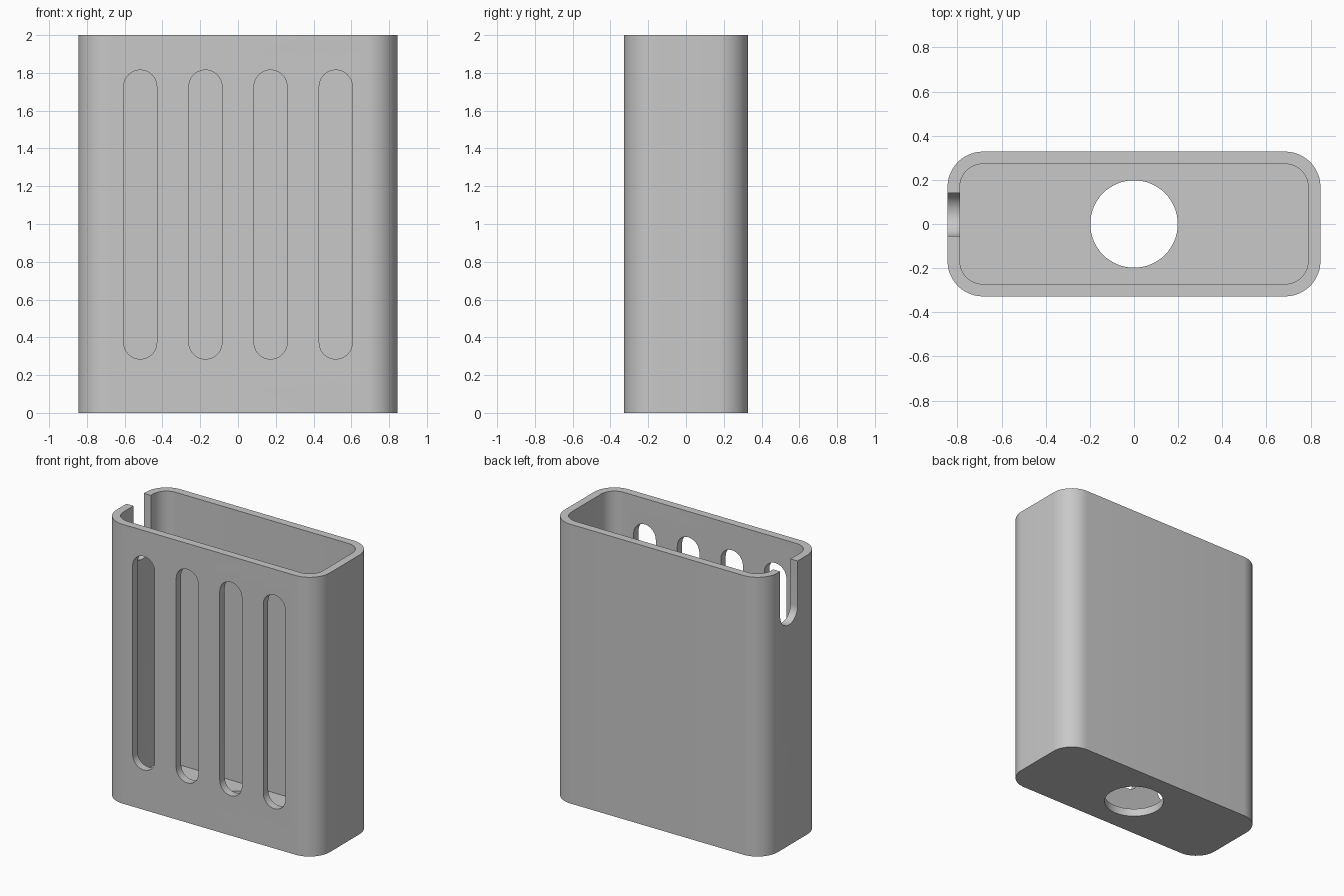
import bpy, bmesh
from math import sin, cos, pi
from mathutils import Vector

cube = bpy.data.objects.get("Cube")
if cube:
    bpy.data.objects.remove(cube, do_unlink=True)

# Overall sizes
HALF_X, HALF_Y, HEIGHT = 0.845, 0.328, 2.0
WALL, CORNER = 0.056, 0.16

grey = bpy.data.materials.new("plain_grey")
grey.use_nodes = True
colour = (0.58, 0.58, 0.58, 1)
grey.diffuse_color = colour
grey.node_tree.nodes["Principled BSDF"].inputs["Base Color"].default_value = colour


def rounded_prism(name, centre, half_u, half_v, radius, axis, start, end, steps=12):
    """Rounded rectangle swept along an axis; u and v are the other two axes in order."""
    u, v = [i for i in range(3) if i != axis]
    bm = bmesh.new()
    verts = []
    for quarter, (su, sv) in enumerate([(1, 1), (-1, 1), (-1, -1), (1, -1)]):
        for step in range(steps + 1):
            angle = (quarter + step / steps) * pi / 2
            p = Vector()
            p[u] = centre[0] + su * (half_u - radius) + radius * cos(angle)
            p[v] = centre[1] + sv * (half_v - radius) + radius * sin(angle)
            p[axis] = start
            if not verts or (verts[-1].co - p).length > 1e-5:
                if not verts or (verts[0].co - p).length > 1e-5:
                    verts.append(bm.verts.new(p))
    base = bm.faces.new(verts)
    swept = bmesh.ops.extrude_face_region(bm, geom=[base], use_keep_orig=True)
    shift = Vector()
    shift[axis] = end - start
    moved = [g for g in swept["geom"] if isinstance(g, bmesh.types.BMVert)]
    bmesh.ops.translate(bm, verts=moved, vec=shift)
    bmesh.ops.recalc_face_normals(bm, faces=bm.faces)
    mesh = bpy.data.meshes.new(name)
    bm.to_mesh(mesh)
    bm.free()
    mesh.materials.append(grey)
    obj = bpy.data.objects.new(name, mesh)
    bpy.context.collection.objects.link(obj)
    return obj


# Outer body
body = rounded_prism("holder_body", (0, 0), HALF_X, HALF_Y, CORNER, 2, 0, HEIGHT)

# Open-topped cavity and round hole in the floor
cutters = [
    rounded_prism("cavity_cutter", (0, 0), HALF_X - WALL, HALF_Y - WALL,
                  CORNER - WALL, 2, WALL, HEIGHT + 0.2),
    rounded_prism("floor_hole_cutter", (0, 0), 0.198, 0.198, 0.198, 2, -0.1, 0.15, 16),
]

# Four tall slots through the front wall
for i in range(4):
    x = (i - 1.5) * 0.345
    cutters.append(rounded_prism("front_slot_cutter", (x, 1.05), 0.0875, 0.765, 0.0875,
                                 1, -HALF_Y - 0.1, -HALF_Y + 0.15))

# Round-bottomed notch in the top of the right wall
cutters.append(rounded_prism("side_notch_cutter", (0.043, 2.0), 0.0985, 0.42, 0.0985,
                             0, -HALF_X - 0.1, -HALF_X + 0.15))

bpy.ops.object.select_all(action="DESELECT")
bpy.context.view_layer.objects.active = body
body.select_set(True)
for cutter in cutters:
    cutter.hide_render = True
    cut = body.modifiers.new(cutter.name, "BOOLEAN")
    cut.operation = "DIFFERENCE"
    cut.solver = "EXACT"
    cut.object = cutter
    bpy.ops.object.modifier_apply(modifier=cut.name)
    bpy.data.objects.remove(cutter, do_unlink=True)

bpy.ops.object.shade_smooth_by_angle(angle=pi / 6)
